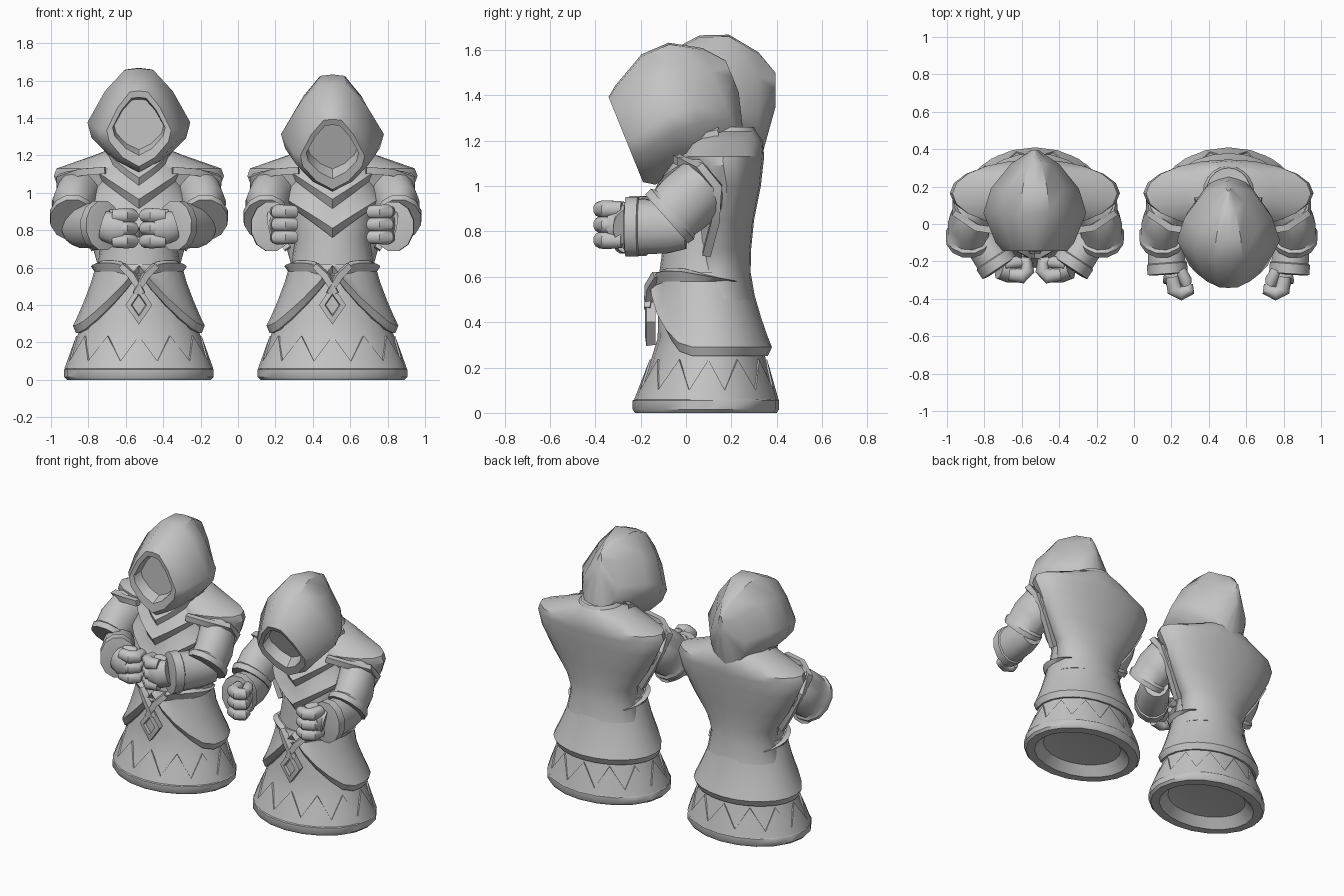
import bpy, bmesh
from math import sin, cos, pi, radians
from mathutils import Vector, Matrix

if "Cube" in bpy.data.objects:
    bpy.data.objects.remove(bpy.data.objects["Cube"])

grey = bpy.data.materials.new("stone_grey")
grey.use_nodes = True
tone = (0.55, 0.55, 0.55, 1)
grey.diffuse_color = tone
grey.node_tree.nodes["Principled BSDF"].inputs["Base Color"].default_value = tone

# Profiles as (height, front y, back y, half width)
BODY = [(0.06, -.225, .405, .395), (.2, -.165, .36, .34), (.33, -.125, .33, .3),
        (.6, -.12, .275, .222), (.75, -.1, .28, .2), (.95, -.1, .31, .22),
        (1.1, -.06, .33, .21), (1.2, 0, .33, .17), (1.26, .03, .3, .12)]
BASE = [(.3, .06, .12, .03), (0, -.17, .34, .33), (0, -.225, .4, .385),
        (.015, -.235, .41, .4), (.055, -.235, .41, .4)]
MANTLE = [(.5, -.04, .306, .25), (.62, .0, .285, .222), (.72, .03, .287, .25),
          (.85, .04, .3, .34), (1, .03, .33, .42), (1.09, -.01, .34, .455),
          (1.13, -.02, .345, .44), (1.2, 0, .338, .24), (1.24, .04, .31, .14)]
# Hood slices from the face backwards: y, top, bottom, half width
HOOD = [(-.075, 1.5, 1.23, .132), (-.14, 1.51, 1.2, .14), (-.145, 1.545, 1.14, .172),
        (-.10, 1.58, 1.11, .21), (.06, 1.665, 1.11, .275), (.19, 1.668, 1.1, .235),
        (.32, 1.59, 1.08, .13), (.395, 1.5, 1.35, .02)]
HOOD_HALF = [(.28, .985), (.66, .78), (1, .48), (.92, .33), (.5, .12)]


def loft(name, rings, place, closed=True, caps=True):
    """Skin a row of equal rings into one smooth object with sharp edges."""
    bm = bmesh.new()
    rows = [[bm.verts.new(place @ Vector(p)) for p in r] for r in rings]
    n = len(rows[0])
    for a, b in zip(rows, rows[1:]):
        for i in range(n if closed else n - 1):
            j = (i + 1) % n
            bm.faces.new((a[i], a[j], b[j], b[i]))
    if caps:
        bm.faces.new(rows[0])
        bm.faces.new(rows[-1])
    bmesh.ops.recalc_face_normals(bm, faces=bm.faces)
    mesh = bpy.data.meshes.new(name)
    bm.to_mesh(mesh)
    bm.free()
    mesh.materials.append(grey)
    obj = bpy.data.objects.new(name, mesh)
    bpy.context.collection.objects.link(obj)
    bpy.ops.object.select_all(action='DESELECT')
    obj.select_set(True)
    bpy.context.view_layer.objects.active = obj
    bpy.ops.object.shade_smooth_by_angle(angle=radians(40))


def oval(row, a, off=0):
    z, f, b, rx = row
    return Vector(((rx + off) * sin(a), (f + b) / 2 - ((b - f) / 2 + off) * cos(a), z))


def turn(n):
    return [2 * pi * i / n for i in range(n)]


def on_body(a, z, off):
    """Point on the body surface at angle a (0 is front), pushed outwards."""
    z = min(max(z, BODY[0][0]), BODY[-1][0])
    for lo, hi in zip(BODY, BODY[1:]):
        if z <= hi[0]:
            t = (z - lo[0]) / (hi[0] - lo[0])
            return oval([p + (q - p) * t for p, q in zip(lo, hi)], a, off)


def wrap(name, angles, low, top, off, band, place, closed=False):
    """Cloth layer around the body with an undercut band on its lower edge."""
    rows = [[on_body(a, low(a), -.01) for a in angles],
            [on_body(a, low(a), off * .3) for a in angles]]
    for t in (0, .15, .4, .7, 1):
        rows.append([on_body(a, low(a) + band(a) * (1 - t) + (top(a) - low(a)) * t,
                             off * (.2 + .8 * (1 - t) ** 2)) for a in angles])
    rows.append([on_body(a, top(a), -.01) for a in angles])
    loft(name, rows, place, closed, False)


def tube(name, path, radii, place, n=12, squash=1, ref=(0, 0, 1)):
    pts = [Vector(p) for p in path]
    rings = []
    for i, (p, r) in enumerate(zip(pts, radii)):
        d = (pts[min(i + 1, len(pts) - 1)] - pts[max(i - 1, 0)]).normalized()
        u = d.cross(Vector(ref)).normalized()
        v = u.cross(d)
        rings.append([p + u * cos(a + pi / n) * r * squash + v * sin(a + pi / n) * r
                      for a in turn(n)])
    loft(name, rings, place)


def arm(tag, place, cuff, hand, aim):
    """Sleeve, forearm and fist on the +x side."""
    tube(tag + "sleeve", [(.24, .15, 1.04), (.32, .08, 1), (.35, 0, .93), (.355, -.05, .885),
                          (.355, -.06, .877), (.355, -.085, .855)],
         [.09, .14, .142, .136, .152, .148], place, 12, .82)
    start, cuff = Vector((.345, .0, .82)), Vector(cuff)
    d = cuff - start
    steps = [0, .3, .78, .8, 1, 1.02]
    tube(tag + "forearm", [start + d * t for t in steps],
         [.1, .12, .126, .136, .136, .1], place, 12, .82)
    # Fist with three curled fingers and a thumb
    f = Vector((aim[0], aim[1], 0)).normalized()
    s = Vector((f.y, -f.x, 0))
    h = Vector(hand)
    tube(tag + "palm", [cuff, h - f * .04, h + f * .02], [.08, .09, .075], place, 12, .75)
    for i in range(3):
        k = h + Vector((0, 0, .068 * (i - 1)))
        tube(f"{tag}finger_{i + 1}", [k - f * .04 - s * .02, k + f * .03 - s * .02,
                                     k + f * .055 + s * .015, k + f * .04 + s * .06,
                                     k + f * .01 + s * .065],
             [.036, .041, .038, .036, .02], place)
    t = h + Vector((0, 0, .07)) + s * .03
    tube(tag + "thumb", [t - f * .07, t - f * .01 + s * .02, t + f * .03 + s * .02],
         [.03, .034, .02], place)


def figure(tag, x, pitch, shift, cuff, hand, aim):
    place = Matrix.Translation((x, 0, 0))
    # Hollow base, body and back mantle
    loft(tag + "base", [[oval(r, a) for a in turn(20)] for r in BASE + BODY[:1]], place)
    loft(tag + "body", [[oval(r, a) for a in turn(20)] for r in BODY], place, caps=False)
    loft(tag + "mantle", [[oval(r, a) for a in turn(20)] for r in MANTLE], place)

    # Pointed trim standing slightly proud of the skirt
    ring = turn(24)
    tips = [.1 if i % 2 else .235 for i in range(24)]
    loft(tag + "zigzag_trim", [[on_body(a, .06, .003) for a in ring],
                               [on_body(a, z, .006) for a, z in zip(ring, tips)],
                               [on_body(a, z, -.005) for a, z in zip(ring, tips)]],
         place, caps=False)

    # Overskirt parted at the front
    def hem(a):
        return .57 - .32 * (min(1, abs(sin(a)) * 1.08) if cos(a) > 0 else 1)
    wrap(tag + "overskirt", turn(24), hem, lambda a: .62, .04, lambda a: .04, place, True)

    # Belt, dipping at the front and tapering towards the back
    span = [2.25 * i / 10 for i in range(-10, 11)]
    dip = lambda a: .51 + .07 * min(1, abs(a) / .5)
    thick = lambda a: .045 * min(1, (2.27 - abs(a)) / 1.2)
    wrap(tag + "belt", span, dip, lambda a: dip(a) + thick(a) * 1.3, .035, thick, place)

    # Straps and diamond clasp
    for k in (-1, 1):
        tube(f"{tag}strap_{k + 2}", [(.09 * k, -.13, .61), (.035 * k, -.16, .555),
                                    (-.02 * k, -.17, .46)], [.022, .026, .02], place, 4)
    gem = [(-.135, .068, .1), (-.175, .072, .105), (-.181, .042, .06), (-.163, .036, .052)]
    loft(tag + "clasp", [[(w * sin(a), y, .4 + h * cos(a)) for a in turn(4)]
                         for y, w, h in gem], place)

    # Layered pointed collar
    front = [1.45 * i / 6 for i in range(-6, 7)]
    for i, z in enumerate((.76, .915, 1.03)):
        low = lambda a, z=z: z + .17 * abs(sin(a))
        wrap(f"{tag}collar_{i + 1}", front, low, lambda a: low(a) + .2, .05,
             lambda a: .05, place)

    # Hood with a recessed face opening
    pivot = Vector((0, .1, 1.2))
    tilt = (place @ Matrix.Translation(pivot + Vector(shift))
            @ Matrix.Rotation(radians(pitch), 4, 'X') @ Matrix.Translation(-pivot))
    outline = [(0, 1)] + HOOD_HALF + [(0, 0)] + [(-u, v) for u, v in reversed(HOOD_HALF)]
    loft(tag + "hood", [[(w * u, y, b + (t - b) * v) for u, v in outline]
                        for y, t, b, w in HOOD], tilt)

    # Arms and mantle hems, mirrored
    for side, k in (("left_", 1), ("right_", -1)):
        half = place @ Matrix.Diagonal((k, 1, 1, 1))
        arm(tag + side, half, cuff, hand, aim)
        tube(tag + side + "mantle_hem",
             [(.18, -.04, 1.12), (.31, -.02, 1.11), (.42, .06, 1.08), (.42, .14, 1),
              (.34, .13, .85), (.24, .09, .7)], [.026] * 6, half, 4, 1, (0, 1, 0))


figure("upright_", -.53, 0, (0, 0, 0), (.19, -.235, .825), (.095, -.255, .81), (-1, -.15))
figure("bowed_", .505, 22, (0, -.085, -.035), (.325, -.265, .82), (.275, -.32, .83), (-.15, -1))
